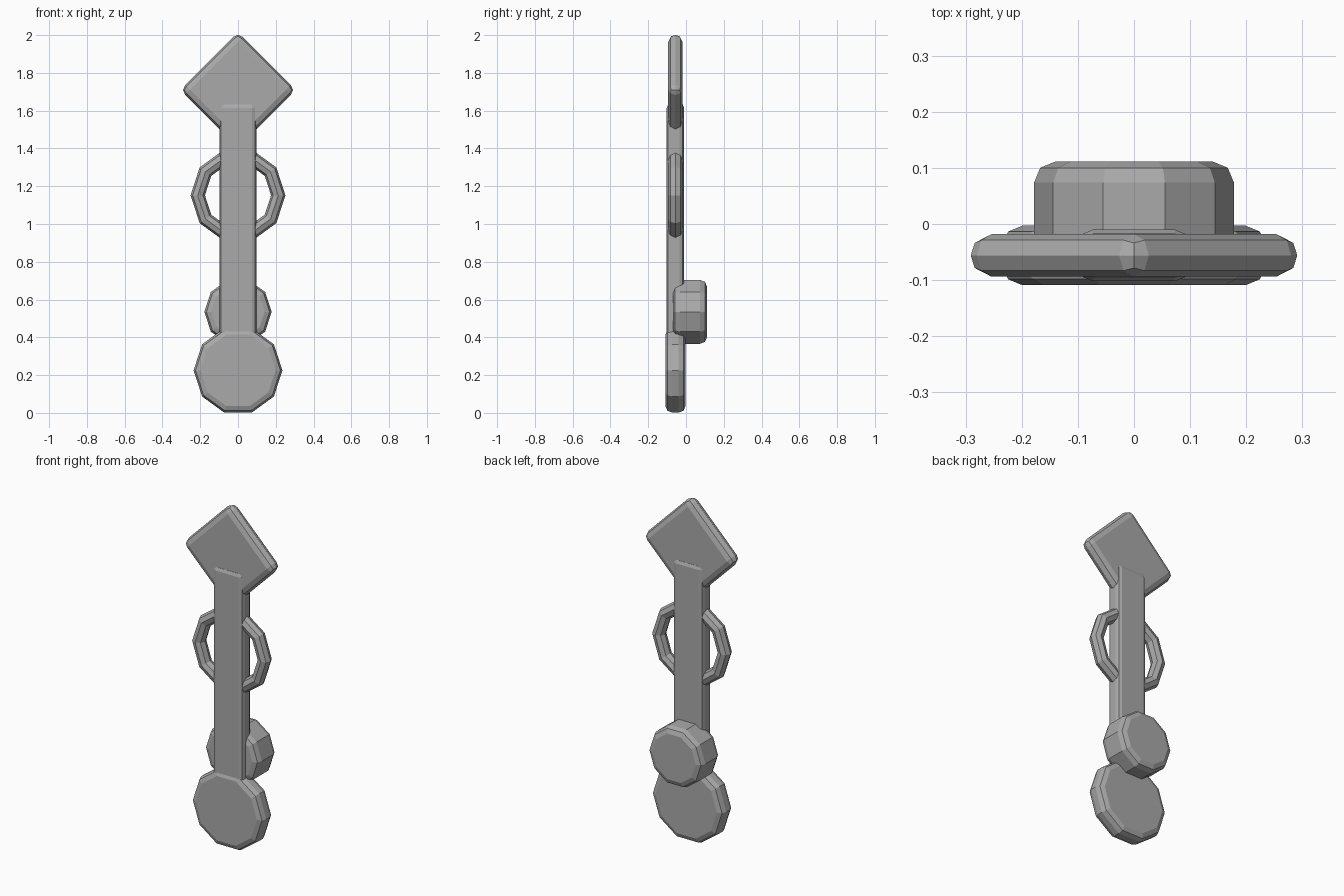
import bpy, bmesh
from math import sin, cos, pi, radians, sqrt

cube = bpy.data.objects.get("Cube")
if cube:
    bpy.data.objects.remove(cube, do_unlink=True)

MID_Y = -0.056
SIDES = 10

grey = bpy.data.materials.new("plain grey")
grey.use_nodes = True
grey.diffuse_color = (0.4, 0.4, 0.4, 1)
grey.node_tree.nodes["Principled BSDF"].inputs["Base Color"].default_value = (0.4, 0.4, 0.4, 1)


def finish(name, bm, location):
    bmesh.ops.recalc_face_normals(bm, faces=bm.faces)
    mesh = bpy.data.meshes.new(name)
    bm.to_mesh(mesh)
    bm.free()
    mesh.materials.append(grey)
    obj = bpy.data.objects.new(name, mesh)
    obj.location = location
    bpy.context.collection.objects.link(obj)
    return obj


def lathe(name, profile, location, closed=False):
    """Spin (radius, y) points around the y axis in ten flat steps."""
    bm = bmesh.new()
    rings = []
    for r, y in profile:
        angles = [2 * pi * i / SIDES for i in range(SIDES)]
        rings.append([bm.verts.new((r * cos(a), y, r * sin(a))) for a in angles])
    pairs = list(zip(rings, rings[1:]))
    if closed:
        pairs.append((rings[-1], rings[0]))
    else:
        bm.faces.new(rings[0])
        bm.faces.new(rings[-1])
    for a, b in pairs:
        for i in range(SIDES):
            j = (i + 1) % SIDES
            bm.faces.new((a[i], a[j], b[j], b[i]))
    return finish(name, bm, location)


def rounded_disc(name, radius, half_depth, bevel, location):
    # quarter-round rim in two steps, mirrored front to back
    arc = [(radius - bevel * (1 - cos(a)), half_depth - bevel * (1 - sin(a)))
           for a in (0, pi / 4, pi / 2)]
    back = [(r, -y) for r, y in reversed(arc)]
    return lathe(name, back + arc, location)


def rounded_box(name, size, bevel, location):
    bm = bmesh.new()
    bmesh.ops.create_cube(bm, size=1)
    bmesh.ops.scale(bm, vec=size, verts=bm.verts)
    obj = finish(name, bm, location)
    mod = obj.modifiers.new("rounded edges", 'BEVEL')
    mod.width = bevel
    mod.segments = 2
    return obj


# Diamond head: square plate standing on its corner
side = 0.306 * sqrt(2)
head = rounded_box("diamond_head", (side, 0.076, side), 0.037, (0, MID_Y, 1.71))
head.rotation_euler.y = radians(45)

# Long flat shaft
rounded_box("shaft", (0.196, 0.092, 1.34), 0.025, (0, MID_Y, 0.97))

# Ring passing through the shaft
tube = [(0.213 + 0.038 * cos(k * pi / 4), 0.038 * sin(k * pi / 4)) for k in range(8)]
lathe("side_ring", tube, (0, MID_Y, 1.152), closed=True)

# Pommel disc at the bottom and thick knob on the back
rounded_disc("bottom_disc", 0.235, 0.053, 0.036, (0, MID_Y, 0.225))
rounded_disc("back_knob", 0.178, 0.09, 0.037, (0, 0.021, 0.535))
